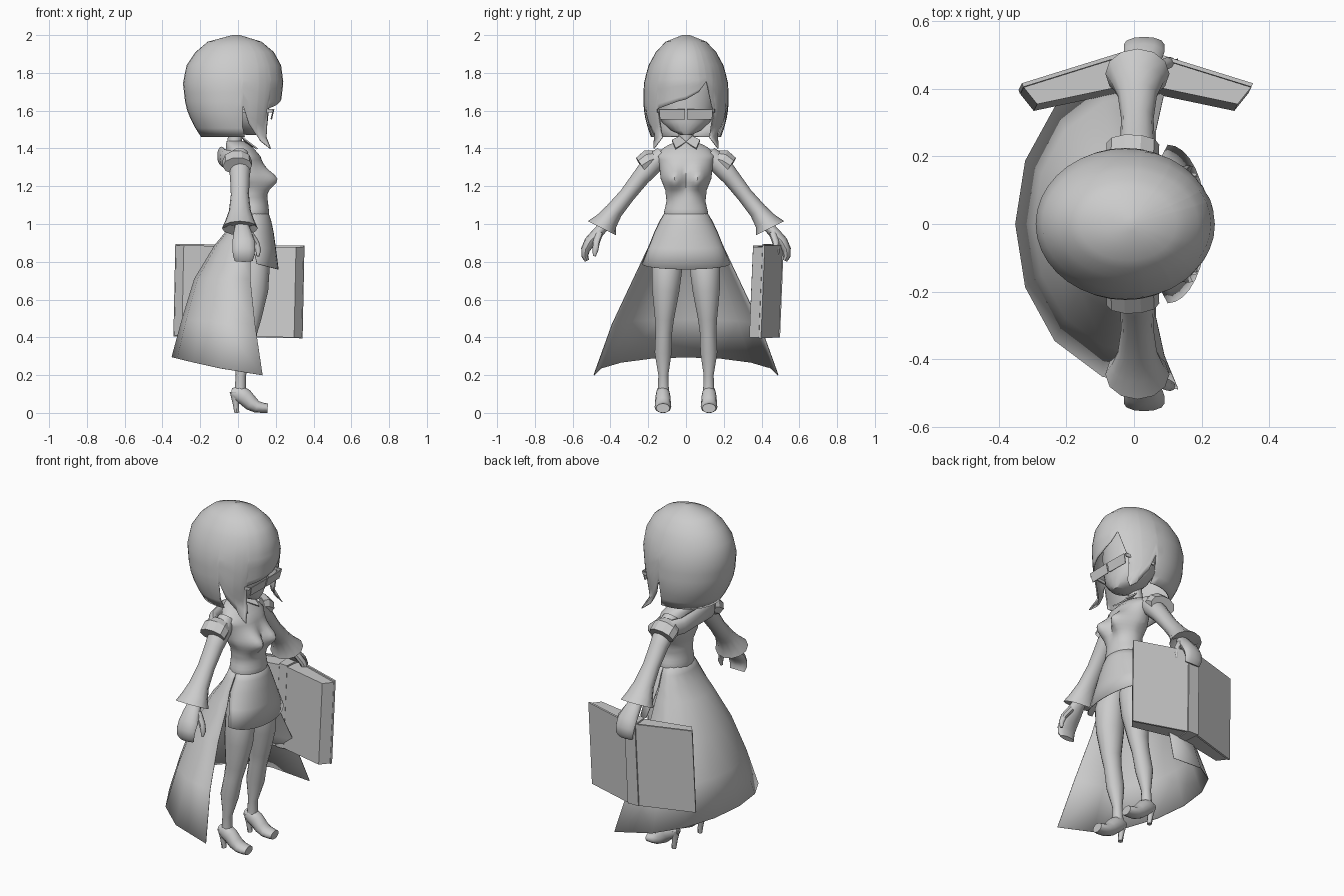
import bpy
import bmesh
from math import cos, sin, pi, radians, exp
from mathutils import Vector

default_cube = bpy.data.objects.get("Cube")
if default_cube:
    bpy.data.objects.remove(default_cube, do_unlink=True)

grey = bpy.data.materials.new("plain grey")
grey.use_nodes = True
grey.diffuse_color = (0.6, 0.6, 0.6, 1)
grey.node_tree.nodes["Principled BSDF"].inputs["Base Color"].default_value = (0.6, 0.6, 0.6, 1)


def finish(name, bm, smooth=True, thickness=0):
    """Turn a bmesh into a named, shaded object."""
    bmesh.ops.recalc_face_normals(bm, faces=bm.faces)
    mesh = bpy.data.meshes.new(name)
    bm.to_mesh(mesh)
    bm.free()
    mesh.materials.append(grey)
    obj = bpy.data.objects.new(name, mesh)
    bpy.context.collection.objects.link(obj)
    if thickness:
        mod = obj.modifiers.new("thickness", "SOLIDIFY")
        mod.thickness = thickness
    if smooth:
        bpy.ops.object.select_all(action="DESELECT")
        obj.select_set(True)
        bpy.context.view_layer.objects.active = obj
        bpy.ops.object.shade_smooth_by_angle(angle=radians(45))
    return obj


def skin(rings, closed=True, caps=True):
    """Bridge rows of points into a surface."""
    bm = bmesh.new()
    rows = [[bm.verts.new(p) for p in ring] for ring in rings]
    count = len(rows[0])
    for a, b in zip(rows, rows[1:]):
        for i in range(count if closed else count - 1):
            j = (i + 1) % count
            bm.faces.new((a[i], a[j], b[j], b[i]))
    if closed and caps:
        bm.faces.new(rows[0])
        bm.faces.new(rows[-1])
    return bm


def tube(name, path, ref=(1, 0, 0), sides=12, smooth=True):
    """Sweep ellipses along a path of (x, y, z, radius along ref, other radius)."""
    points = [Vector(p[:3]) for p in path]
    rings = []
    for i, p in enumerate(path):
        along = (points[min(i + 1, len(path) - 1)] - points[max(i - 1, 0)]).normalized()
        u = Vector(ref)
        u = (u - along * u.dot(along)).normalized()
        v = along.cross(u)
        rings.append([points[i] + u * p[3] * cos(t) + v * p[4] * sin(t)
                      for t in (2 * pi * k / sides for k in range(sides))])
    return finish(name, skin(rings), smooth)


def stack(levels, sides):
    """Upright body of level ellipses; levels are (z, back, front, half width)."""
    return skin([[((a + b) / 2 + (b - a) / 2 * cos(t), w * sin(t), z)
                  for t in (2 * pi * k / sides for k in range(sides))] for z, a, b, w in levels])


def sheet(name, rows, start, end, steps, power):
    """Part of a rounded shell; rows are (z, centre x, rx, ry, lift at middle)."""
    angles = [radians(start + (end - start) * i / steps) for i in range(steps + 1)]
    facing = 1 if start < 0 else -1
    rings = [[(cx + facing * rx * abs(cos(t)) ** power, ry * sin(t), z + lift * abs(cos(t)))
              for t in angles] for z, cx, rx, ry, lift in rows]
    return finish(name, skin(rings, closed=False), thickness=0.004)


def plate(name, corners, thickness=0.008):
    bm = bmesh.new()
    bm.faces.new([bm.verts.new(c) for c in corners])
    return finish(name, bm, False, thickness)


def lerp_table(table, x):
    """Interpolate a sorted table whose first column is the key."""
    for a, b in zip(table, table[1:]):
        if x <= b[0]:
            f = (x - a[0]) / (b[0] - a[0])
            return [m + (n - m) * f for m, n in zip(a[1:], b[1:])]
    return table[-1][1:]


# Hair: shell with level upper rows, then rows reaching down to the cut edge
hair_profile = [(1.40, -.17, .24, .235), (1.46, -.195, .205, .185), (1.53, -.24, .205, .21),
                (1.62, -.277, .225, .226), (1.75, -.292, .24, .223), (1.84, -.272, .228, .198),
                (1.91, -.225, .19, .16), (1.965, -.16, .125, .108), (2.0, -.03, .01, .02)]
side_edge = [(43, 1.46), (47, 1.40), (58, 1.44), (70, 1.53), (78, 1.63), (81, 1.46), (180, 1.46)]
fringe = [(-42, 1.61), (-25, 1.63), (-10, 1.65), (0, 1.66), (18, 1.70), (29, 1.755), (38, 1.62), (42, 1.6)]
edge = [(-a, z) for a, z in reversed(side_edge)] + fringe + side_edge
angles = sorted(set(range(-180, 180, 10)) | {a for a, z in edge if a < 180})
crown = [1.79, 1.84, 1.88, 1.91, 1.94, 1.965, 1.985, 2.0]
hair_rows = []
for row in range(15):
    ring = []
    for a in angles:
        low = lerp_table(edge, a)[0]
        z = low + (crown[0] - low) * row / 7 if row < 7 else crown[row - 7]
        back, front, side = lerp_table(hair_profile, z)
        t = radians(a)
        ring.append(((back + front) / 2 + (front - back) / 2 * cos(t), side * sin(t), z))
    hair_rows.append(ring)
hair = skin(hair_rows, caps=False)
hair.verts.ensure_lookup_table()
hair.faces.new(hair.verts[-len(angles):])
finish("hair", hair, thickness=0.006)

# Head and neck
finish("head", stack([(1.472, .04, .135, .03), (1.495, -.01, .148, .08), (1.54, -.06, .157, .128),
                      (1.6, -.1, .163, .152), (1.7, -.13, .17, .165), (1.78, -.12, .165, .15),
                      (1.86, -.08, .11, .1)], 20))
tube("neck", [(-.02, 0, 1.36, .05, .055), (-.02, 0, 1.43, .038, .038), (0, 0, 1.54, .04, .04)])

# Dress body with the bust swelling out of its front
torso = [(1.0, -.02, .15, .11), (1.06, -.025, .165, .117), (1.12, -.02, .158, .103),
         (1.18, -.02, .148, .11), (1.24, -.04, .145, .134), (1.31, -.052, .135, .142),
         (1.36, -.06, .118, .155), (1.41, -.065, .075, .115), (1.44, -.06, .03, .04)]
levels = [1 + .44 * i / 22 for i in range(23)]
body = stack([(z, *lerp_table(torso, z)) for z in levels], 40)
for v in body.verts:
    if v.co.x > .04:
        v.co.x += .075 * exp(-((abs(v.co.y) - .066) / .05) ** 2 - ((v.co.z - 1.235) / .058) ** 2)
finish("dress_body", body)

# Short front panel and long open back
sheet("front_skirt", [(1.09, .07, .08, .095, 0), (1.02, .07, .105, .137, 0), (.96, .065, .123, .167, 0),
                      (.88, .08, .121, .198, -.01), (.79, .1, .115, .235, -.03)], -90, 90, 16, 1)
sheet("back_skirt", [(1.09, .07, .08, .095, 0), (1.02, .065, .1, .138, 0), (.96, .06, .125, .167, 0),
                     (.89, .065, .188, .195, 0), (.71, .065, .297, .28, 0),
                     (.47, .09, .388, .393, .025), (.2, .13, .482, .49, .095)], 90, 270, 8, .8)

# Drape across the back of the shoulders
tube("shoulder_drape", [(-.02, -.2, 1.335, .035, .05), (-.07, -.13, 1.345, .026, .05),
                        (-.088, 0, 1.36, .022, .05), (-.07, .13, 1.345, .026, .05),
                        (-.02, .2, 1.335, .035, .05)])

for side, s in (("left", 1), ("right", -1)):
    plate(side + "_collar", [(.035, 0, 1.43), (.02, s * .035, 1.46),
                             (.04, s * .075, 1.44), (.1, s * .055, 1.395)])

    # Legs and heeled shoes
    leg = [(.07, .092, .9, .06, .07), (.085, .1, .77, .083, .083), (.08, .107, .65, .08, .074),
           (.065, .114, .5, .058, .052), (.05, .117, .43, .052, .045), (.03, .121, .32, .052, .046),
           (.015, .12, .2, .027, .027), (.012, .12, .12, .03, .03)]
    tube(side + "_leg", [(x, s * y, z, a, b) for x, y, z, a, b in leg], sides=14)
    foot = [(-.035, .11, .02, .02), (0, .105, .036, .045), (.035, .085, .04, .045),
            (.07, .05, .042, .04), (.1, .032, .044, .032), (.13, .027, .043, .027), (.157, .025, .036, .025)]
    tube(side + "_shoe", [(x, s * .122, z, a, b) for x, z, a, b in foot], (0, 1, 0))
    tube(side + "_heel", [(-.012, s * .122, .11, .032, .03), (-.012, s * .122, .05, .016, .016),
                          (-.006, s * .122, 0, .013, .014)], sides=8)

    # Arms with flared cuffs and shoulder bands
    arm = [(.12, 1.37, .045, .045), (.18, 1.315, .06, .056), (.24, 1.245, .052, .047),
           (.31, 1.155, .048, .042), (.38, 1.07, .058, .047), (.42, 1.015, .078, .06),
           (.445, .978, .095, .083), (.425, 1.005, .06, .045)]
    tube(side + "_sleeve", [(.01, s * y, z, a, b) for y, z, a, b in arm])
    tube(side + "_shoulder_band", [(-.005, s * .165, 1.345, .065, .05), (-.005, s * .195, 1.335, .078, .062),
                                   (-.003, s * .238, 1.308, .078, .052)], sides=10, smooth=False)

    # Mitten hands with curled fingers and thumb
    tube(side + "_hand", [(.02, s * .425, 1.0, .035, .028), (.025, s * .47, .95, .05, .03),
                          (.03, s * .51, .905, .06, .03), (.03, s * .532, .865, .06, .024),
                          (.03, s * .536, .83, .056, .018), (.03, s * .524, .805, .048, .012)])
    tube(side + "_thumb", [(.06, s * .46, .95, .02, .02), (.095, s * .475, .9, .018, .018),
                           (.108, s * .48, .86, .015, .015), (.105, s * .485, .83, .008, .008)], sides=8)

    # Glasses: one lens and temple per side
    plate(side + "_lens", [(.188, s * .004, 1.608), (.185, s * .142, 1.608),
                           (.172, s * .138, 1.555), (.175, s * .004, 1.555)], .005)
    plate(side + "_temple", [(.185, s * .142, 1.608), (.178, s * .142, 1.59),
                             (0, s * .165, 1.59), (0, s * .165, 1.608)])


def book_block(name, outline, low, high):
    """Upright prism, leaning outward with height."""
    rings = [[(x + .01 * f, y + .02 * f, z - .015 * x) for x, y in outline]
             for z, f in ((low, 0), (high, 1))]
    finish(name, skin(rings), False)


# Open book held in the left hand: covers, pages and spine
for side, s in (("front", 1), ("back", -1)):
    book_block(side + "_cover", [(s * .036, .492), (s * .342, .397), (s * .338, .386), (s * .036, .48)], .4, .89)
    book_block(side + "_pages", [(s * .036, .479), (s * .337, .385), (s * .297, .335), (s * .026, .392)], .404, .882)
book_block("book_spine", [(-.035, .498), (.035, .498), (.025, .392), (-.025, .392)], .4, .89)
